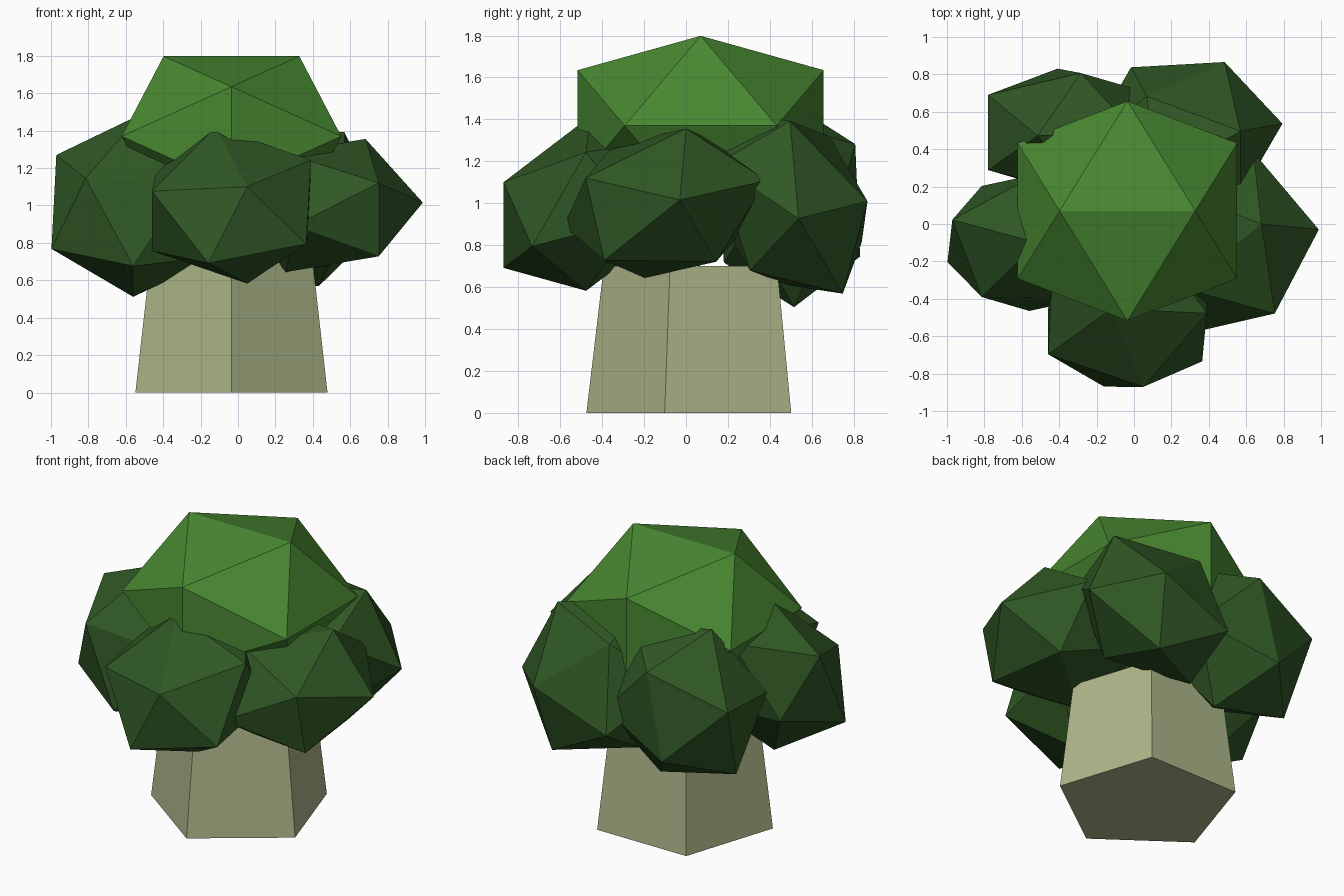
import bpy, bmesh
from math import radians, sin, cos, tau, pi, sqrt
from mathutils import Matrix, Vector

if "Cube" in bpy.data.objects:
    bpy.data.objects.remove(bpy.data.objects["Cube"], do_unlink=True)

AXIS = Vector((-0.035, 0.065, 0))   # vertical axis of the plant
GOLDEN = (1 + sqrt(5)) / 2


def material(name, rgb):
    mat = bpy.data.materials.new(name)
    mat.use_nodes = True
    mat.diffuse_color = (*rgb, 1)
    mat.node_tree.nodes["Principled BSDF"].inputs["Base Color"].default_value = (*rgb, 1)
    return mat


def finish(name, bm, mat):
    bmesh.ops.recalc_face_normals(bm, faces=bm.faces)
    mesh = bpy.data.meshes.new(name)
    bm.to_mesh(mesh)
    bm.free()
    mesh.materials.append(mat)
    obj = bpy.data.objects.new(name, mesh)
    bpy.context.collection.objects.link(obj)
    return obj


def clump(name, radius, centre, tilt, spin, mat):
    """Flattened twenty-sided ball with an edge on top, spun and then tilted about x."""
    bm = bmesh.new()
    short = radius / sqrt(1 + GOLDEN ** 2)
    long = short * GOLDEN
    for s in (-short, short):
        for l in (-long, long):
            for co in ((s, 0, l), (l, s, 0), (0, l, s)):
                bm.verts.new(co)
    bmesh.ops.convex_hull(bm, input=bm.verts)
    obj = finish(name, bm, mat)
    obj.matrix_world = (Matrix.Translation(centre)
                        @ Matrix.Rotation(radians(tilt), 4, 'X')
                        @ Matrix.Rotation(radians(spin), 4, 'Z')
                        @ Matrix.Diagonal((1, 1, 0.73, 1)))
    return obj


stem_colour = material("pale_stem", (0.42, 0.465, 0.25))
light_green = material("light_green", (0.065, 0.245, 0.031))
dark_green = material("dark_green", (0.029, 0.096, 0.018))

# Five-sided tapered stem with a corner to the front
bm = bmesh.new()
rings = []
for radius, z in ((0.54, 0), (0.457, 0.7)):
    angles = [tau * i / 5 - pi / 2 for i in range(5)]
    rings.append([bm.verts.new(AXIS + Vector((radius * cos(a), radius * sin(a), z)))
                  for a in angles])
    bm.faces.new(rings[-1])
low, high = rings
for i in range(5):
    j = (i + 1) % 5
    bm.faces.new((low[i], low[j], high[j], high[i]))
finish("stem", bm, stem_colour)

# Large top clump
clump("crown", 0.69, AXIS + Vector((0, 0.005, 1.37)), 0, 0, light_green)

# Ring of five lower clumps: name, tilt, spin
florets = (
    ("front_clump", 37.3, 108),
    ("left_clump", 12.7, 39.5),
    ("back_left_clump", -59.5, 41),
    ("back_right_clump", -87.5, -77),
    ("right_clump", 65.8, -2.7),
)
for i, (name, tilt, spin) in enumerate(florets):
    a = tau * i / 5 - pi / 2
    centre = AXIS + Vector((0.53 * cos(a), 0.53 * sin(a), 1.0))
    clump(name, 0.524, centre, tilt, spin, dark_green)
